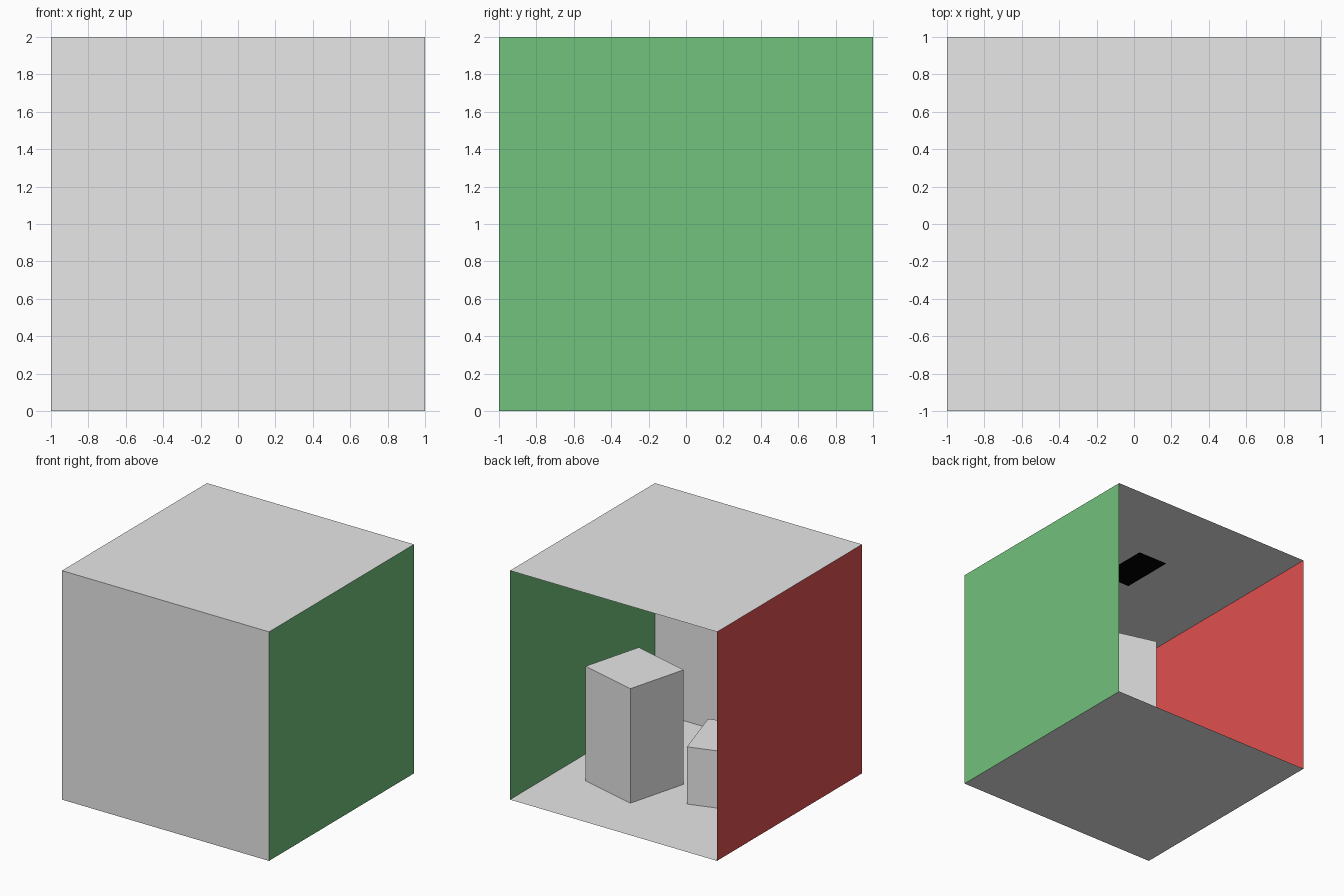
import bpy
import bmesh
import math
from mathutils import Matrix, Vector

cube = bpy.data.objects.get("Cube")
if cube:
    bpy.data.objects.remove(cube, do_unlink=True)


def make_material(name, rgb):
    mat = bpy.data.materials.new(name)
    mat.use_nodes = True
    mat.diffuse_color = (*rgb, 1)
    mat.node_tree.nodes["Principled BSDF"].inputs["Base Color"].default_value = (*rgb, 1)
    return mat


GREY = make_material("pale grey", (0.8, 0.8, 0.8))
GREEN = make_material("green", (0.167, 0.54, 0.2))
RED = make_material("red", (0.74, 0.08, 0.08))
BLACK = make_material("black", (0, 0, 0))


def add_object(name, bm, mat):
    mesh = bpy.data.meshes.new(name)
    bm.to_mesh(mesh)
    bm.free()
    mesh.materials.append(mat)
    obj = bpy.data.objects.new(name, mesh)
    bpy.context.collection.objects.link(obj)
    return obj


def panel(name, centre, normal, mat, size=(2, 2)):
    """Single flat sheet facing along normal."""
    bm = bmesh.new()
    bmesh.ops.create_grid(bm, x_segments=1, y_segments=1, size=0.5)
    bmesh.ops.scale(bm, vec=(size[0], size[1], 1), verts=bm.verts)
    turn = Vector((0, 0, 1)).rotation_difference(Vector(normal)).to_matrix().to_4x4()
    bmesh.ops.transform(bm, matrix=turn, verts=bm.verts)
    obj = add_object(name, bm, mat)
    obj.location = centre


def block(name, x, y, side, height, angle):
    """Square upright block standing on the floor."""
    bm = bmesh.new()
    bmesh.ops.create_cube(bm, size=1, matrix=Matrix.Translation((0, 0, 0.5)))
    bmesh.ops.scale(bm, vec=(side, side, height), verts=bm.verts)
    obj = add_object(name, bm, GREY)
    obj.location = (x, y, 0)
    obj.rotation_euler.z = math.radians(angle)


# Room shell, open at the back, every sheet facing inward
panel("floor", (0, 0, 0), (0, 0, 1), GREY)
panel("ceiling", (0, 0, 2), (0, 0, -1), GREY)
panel("front_wall", (0, -1, 1), (0, 1, 0), GREY)
panel("left_wall", (1, 0, 1), (-1, 0, 0), GREEN)
panel("right_wall", (-1, 0, 1), (1, 0, 0), RED)

# Lamp panel just under the ceiling
panel("ceiling_lamp", (0, 0, 1.987), (0, 0, -1), BLACK, (0.49, 0.29))

# Blocks on the floor
block("tall_block", 0.376, 0.172, 0.55, 1.0, -15)
block("short_block", -0.375, -0.08, 0.55, 0.5, 17.4)
